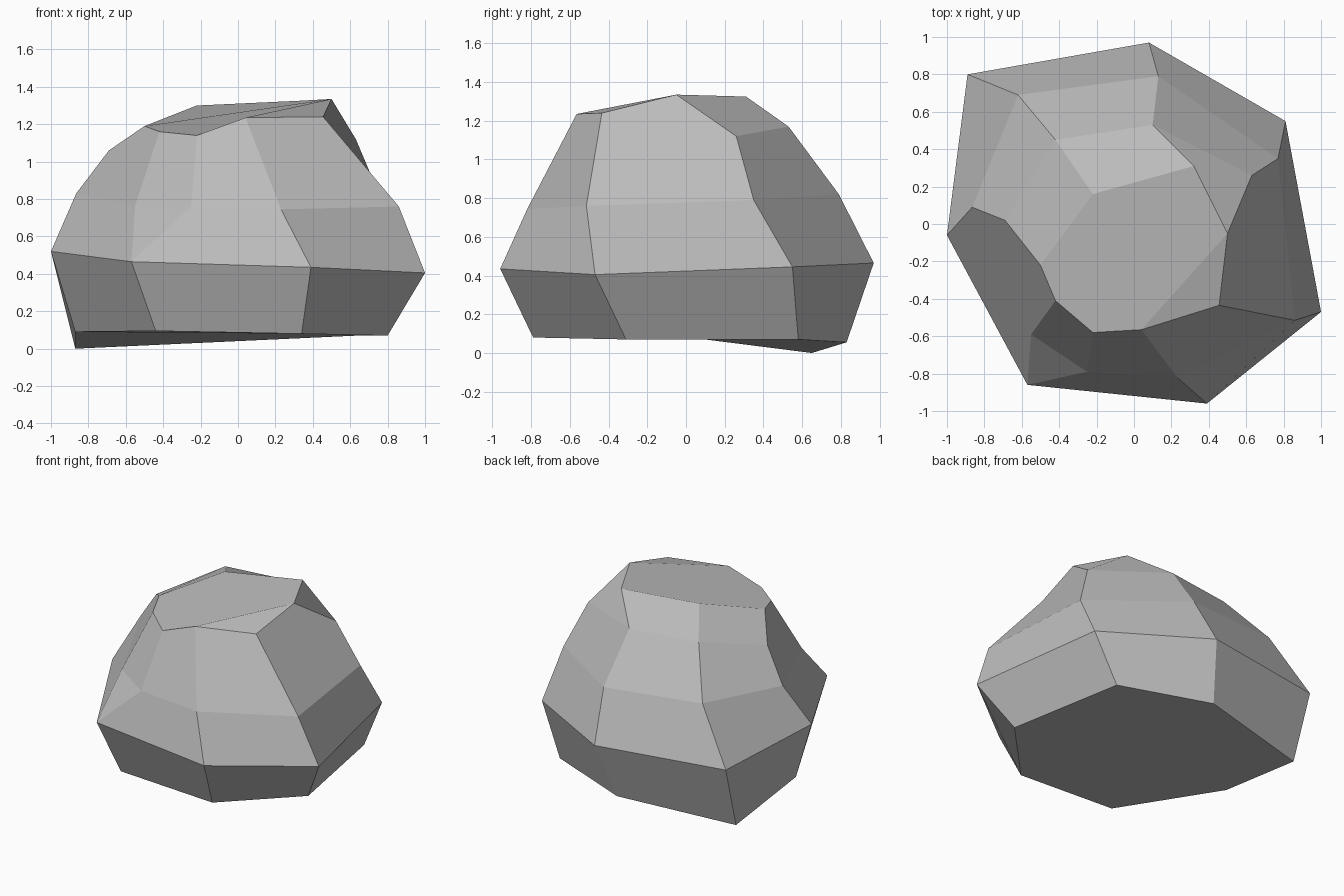
import bpy
import bmesh

default_cube = bpy.data.objects.get("Cube")
if default_cube:
    bpy.data.objects.remove(default_cube, do_unlink=True)


def make_material(name, colour):
    material = bpy.data.materials.new(name)
    material.use_nodes = True
    material.diffuse_color = colour
    shader = next(n for n in material.node_tree.nodes if n.type == "BSDF_PRINCIPLED")
    shader.inputs["Base Color"].default_value = colour
    return material


# Ridge lines of the boulder: foot, widest point, shoulder(s), crown
front_foot = [(-.44, -.76, .095), (-.57, -.86, .465)]
ridges = {
    "back_right": [(-.87, .65, 0), (-.89, .8, .475), (-.62, .69, .86),
                   (-.42, .45, 1.175), (-.22, .16, 1.3)],
    "front_right_outer": [(-.87, -.06, .09), (-1, -.06, .52), (-.865, .09, .83),
                          (-.69, .02, 1.06), (-.5, -.22, 1.19)],
    "front_right_chip": front_foot + [(-.55, -.59, .765), (-.42, -.41, 1.16)],
    "front_right_inner": front_foot + [(-.25, -.79, .76), (-.22, -.58, 1.14)],
    "front_left": [(.34, -.79, .08), (.39, -.96, .435), (.23, -.82, .745),
                   (.04, -.565, 1.235)],
    "left_front": [(.8, -.31, .07), (1, -.47, .405), (.86, -.515, .76),
                   (.455, -.435, 1.24)],
    "left_back": [(.64, .58, .07), (.81, .55, .445), (.77, .35, .79),
                  (.63, .26, 1.12), (.5, -.05, 1.335)],
    "back": [(-.01, .83, .055), (.08, .97, .465), (.13, .79, .82),
             (.1, .53, 1.17), (.32, .31, 1.325)],
}

mesh_builder = bmesh.new()
shared_verts = {}


def vert(point):
    """Return one shared vertex for each distinct point."""
    if point not in shared_verts:
        shared_verts[point] = mesh_builder.verts.new(point)
    return shared_verts[point]


def add_face(corners):
    """Add a face, skipping repeated corners and collapsed faces."""
    corners = list(dict.fromkeys(corners))
    if len(corners) > 2:
        mesh_builder.faces.new(corners)


columns = [[vert(point) for point in ridge] for ridge in ridges.values()]

# Facets between neighbouring ridges; the last one takes any spare shoulder
for index, left in enumerate(columns):
    right = columns[(index + 1) % len(columns)]
    last = min(len(left), len(right)) - 2
    for row in range(last):
        add_face([left[row], right[row], right[row + 1], left[row + 1]])
    add_face(left[last:] + right[last:][::-1])

# Flat underside
add_face([column[0] for column in reversed(columns)])

# Crown, folded along one crease at the front left
crown = dict(zip(ridges, (column[-1] for column in columns)))
add_face([crown[name] for name in ("front_left", "left_front", "left_back")])
add_face([v for name, v in crown.items() if name != "left_front"])

bmesh.ops.recalc_face_normals(mesh_builder, faces=mesh_builder.faces)

# Finished boulder, flat shaded
mesh = bpy.data.meshes.new("boulder")
mesh_builder.to_mesh(mesh)
mesh_builder.free()
mesh.materials.append(make_material("stone grey", (.5, .5, .5, 1)))
boulder = bpy.data.objects.new("boulder", mesh)
bpy.context.collection.objects.link(boulder)
